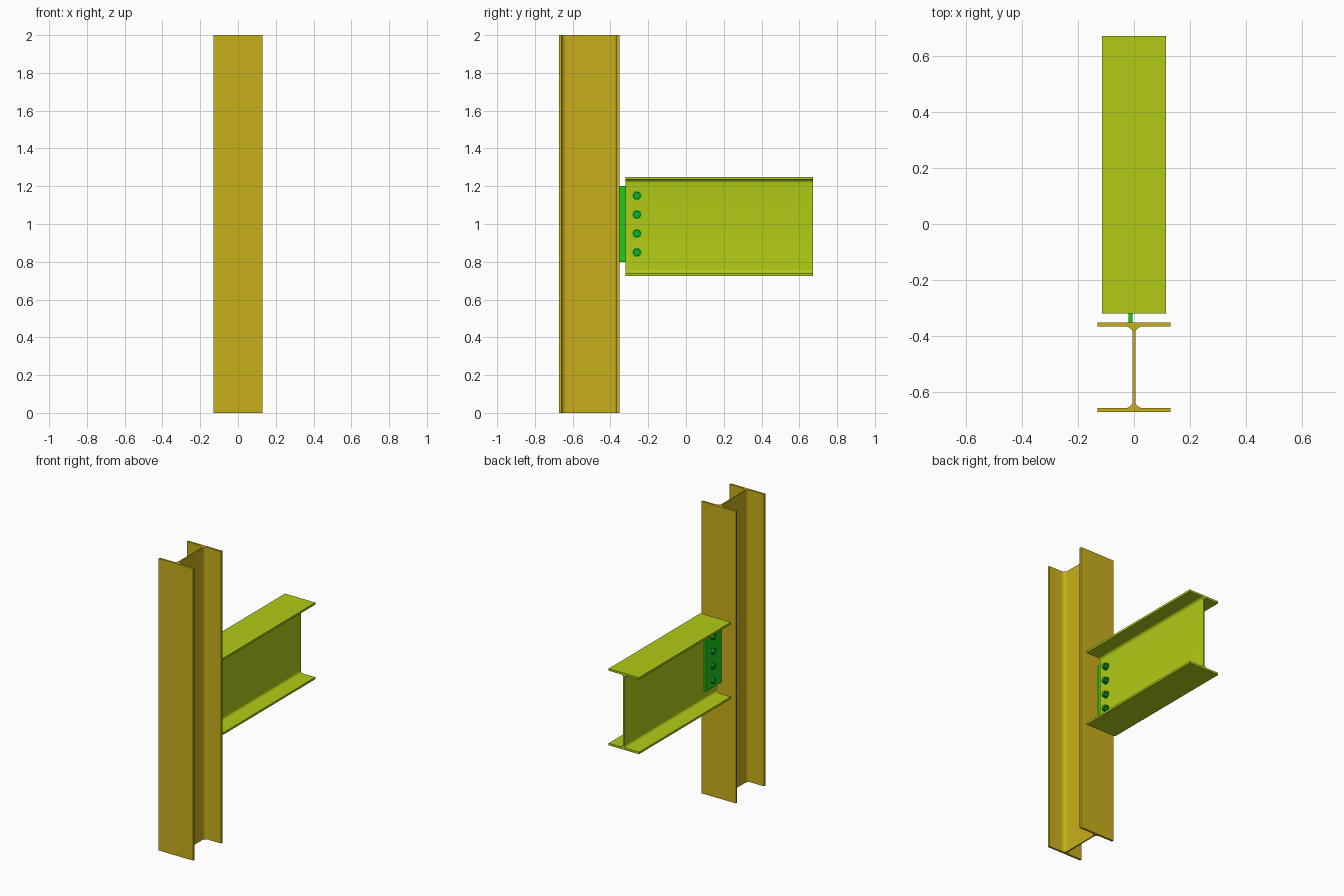
import bpy, bmesh
from math import pi, sin, cos
from mathutils import Matrix, Vector

if "Cube" in bpy.data.objects:
    bpy.data.objects.remove(bpy.data.objects["Cube"])


def material(name, rgb):
    m = bpy.data.materials.new(name)
    m.diffuse_color = (*rgb, 1)
    m.use_nodes = True
    m.node_tree.nodes["Principled BSDF"].inputs["Base Color"].default_value = m.diffuse_color
    return m


GOLD = material("gold", (0.58, 0.43, 0.011))
LIME = material("lime", (0.45, 0.60, 0.008))
GREEN = material("green", (0.014, 0.61, 0.010))
BOLT = material("bolt_green", (0.008, 0.42, 0.02))


def finish(bm, name, mat):
    bmesh.ops.recalc_face_normals(bm, faces=bm.faces)
    me = bpy.data.meshes.new(name)
    bm.to_mesh(me)
    bm.free()
    me.materials.append(mat)
    ob = bpy.data.objects.new(name, me)
    bpy.context.collection.objects.link(ob)
    bpy.ops.object.select_all(action='DESELECT')
    ob.select_set(True)
    bpy.context.view_layer.objects.active = ob
    bpy.ops.object.shade_smooth_by_angle(angle=pi / 6)
    return ob


def i_profile(width, depth, flange, web, r, steps=8):
    """Rolled I-section outline with root fillets."""
    w, d, t = width / 2, depth / 2, web / 2
    quarter = [(w, d), (w, d - flange)]
    cx, cy = t + r, d - flange - r
    for i in range(steps + 1):
        a = pi / 2 + i / steps * pi / 2
        quarter.append((cx + r * cos(a), cy + r * sin(a)))
    right = quarter + [(x, -y) for x, y in reversed(quarter)]
    return right + [(-x, -y) for x, y in right]


def i_section(name, profile, to_world, sweep, mat):
    bm = bmesh.new()
    face = bm.faces.new([bm.verts.new(to_world(*p)) for p in profile])
    ext = bmesh.ops.extrude_face_region(bm, geom=[face], use_keep_orig=True)
    bmesh.ops.translate(bm, vec=sweep, verts=[
        g for g in ext["geom"] if isinstance(g, bmesh.types.BMVert)])
    return finish(bm, name, mat)


# Upright column and horizontal beam
i_section("column", i_profile(0.26, 0.32, 0.014, 0.009, 0.026),
          lambda x, y: (x, y - 0.513, 0), (0, 0, 2), GOLD)
i_section("beam", i_profile(0.23, 0.525, 0.014, 0.010, 0.020),
          lambda x, y: (x, -0.321, y + 0.987), (0, 0.994, 0), LIME)

# Shear plate welded to the column flange, lapped on the beam web
bm = bmesh.new()
bmesh.ops.create_cube(bm, size=1, matrix=Matrix.Translation((-0.0125, -0.2715, 1))
                      @ Matrix.Diagonal((0.015, 0.163, 0.4, 1)))
finish(bm, "shear_plate", GREEN)


def disc(bm, x0, x1, radius, sides, centre):
    m = (Matrix.Translation(centre + Vector(((x0 + x1) / 2, 0, 0)))
         @ Matrix.Rotation(pi / 2, 4, 'Y'))
    bmesh.ops.create_cone(bm, cap_ends=True, segments=sides, radius1=radius,
                          radius2=radius, depth=x1 - x0, matrix=m)


# Bolts: hex head on the plate, washer and nut on the web
for i in range(4):
    c = Vector((0, -0.26, 0.85 + 0.1 * i))
    bm = bmesh.new()
    disc(bm, -0.034, 0.032, 0.011, 24, c)
    disc(bm, -0.035, -0.020, 0.021, 6, c)
    disc(bm, 0.005, 0.009, 0.024, 32, c)
    disc(bm, 0.009, 0.027, 0.021, 6, c)
    finish(bm, f"bolt_{i + 1}", BOLT)
